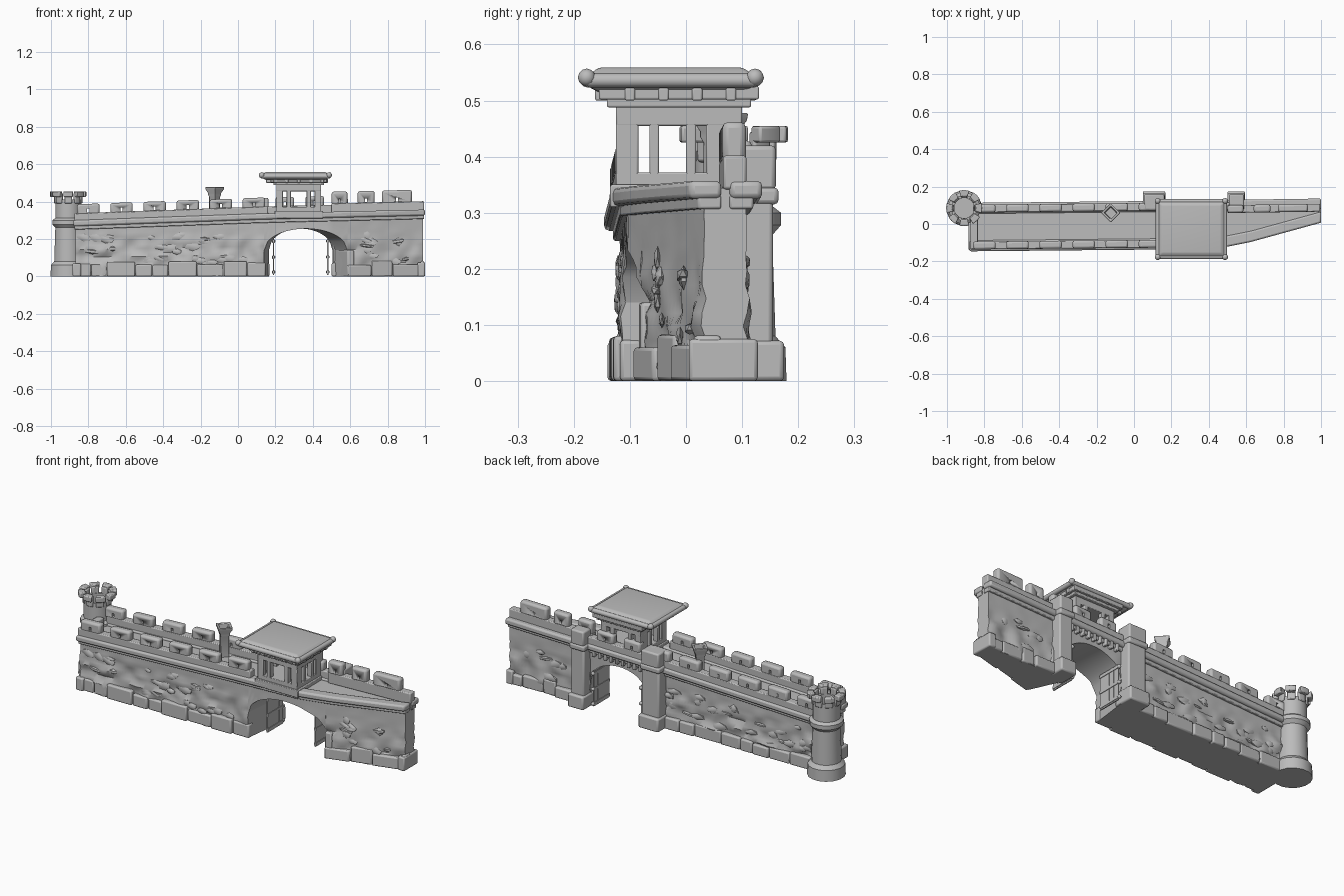
import bpy, bmesh, math, random
from mathutils import Vector, Matrix, noise

random.seed(4)
old = bpy.data.objects.get("Cube")
if old:
    bpy.data.objects.remove(old, do_unlink=True)

stone = bpy.data.materials.new("grey stone")
stone.use_nodes = True
GREY = (0.5, 0.5, 0.5, 1)
stone.diffuse_color = GREY
stone.node_tree.nodes["Principled BSDF"].inputs["Base Color"].default_value = GREY


def finish(name, bm, bevel=0.0, segments=2):
    bmesh.ops.recalc_face_normals(bm, faces=bm.faces)
    mesh = bpy.data.meshes.new(name)
    bm.to_mesh(mesh)
    bm.free()
    mesh.materials.append(stone)
    ob = bpy.data.objects.new(name, mesh)
    bpy.context.collection.objects.link(ob)
    bpy.ops.object.select_all(action='DESELECT')
    ob.select_set(True)
    bpy.context.view_layer.objects.active = ob
    bpy.ops.object.shade_smooth_by_angle(angle=math.radians(38))
    if bevel:
        mod = ob.modifiers.new("Soft edges", 'BEVEL')
        mod.width, mod.segments = bevel, segments
    return ob


def loft(bm, sections):
    rings = [[bm.verts.new(p) for p in s] for s in sections]
    for a, b in zip(rings, rings[1:]):
        for i in range(len(a)):
            j = (i + 1) % len(a)
            bm.faces.new((a[i], a[j], b[j], b[i]))
    bm.faces.new(rings[0])
    bm.faces.new(rings[-1][::-1])


def box(bm, x0, x1, y0, y1, z0, z1):
    loft(bm, [[(x, y0, z0), (x, y1, z0), (x, y1, z1), (x, y0, z1)] for x in (x0, x1)])


def ramp(x, knots):
    for (xa, a), (xb, b) in zip(knots, knots[1:]):
        if x <= xb:
            return a + (b - a) * (x - xa) / (xb - xa)
    return knots[-1][1]


# Wall lines: front face, back face and walkway height along the length
def front(x): return ramp(x, [(-0.87, -0.118), (0.49, -0.105), (1, 0.035)])
def back(x): return ramp(x, [(-0.87, 0.085), (0.1, 0.095), (1, 0.108)])
def level(x): return ramp(x, [(-0.87, 0.295), (0.15, 0.332), (1, 0.352)])


def strip(bm, x0, x1, ya, yb, za, zb, step=0.2):
    """Bar that follows the wall; ya, yb, za, zb are functions of x."""
    n = max(1, math.ceil((x1 - x0) / step))
    xs = [x0 + (x1 - x0) * i / n for i in range(n + 1)]
    loft(bm, [[(x, ya(x), za(x)), (x, yb(x), za(x)), (x, yb(x), zb(x)), (x, ya(x), zb(x))] for x in xs])


def rough(x, z, side):
    fade = max(0.12, min(1, (0.24 - z) / 0.08))
    return 0.02 * fade * noise.noise(Vector((x * 13, z * 24, side * 5)))


def body(name, start, end, bottom, columns, rows=14):
    """Rough wall; start and end give x at the front and back, bottom(u) its underside."""
    bm, sections = bmesh.new(), []
    for i in range(columns + 1):
        u = i / columns
        xf, xb = (start[k] + (end[k] - start[k]) * u for k in (0, 1))
        lo, hi = bottom(u), level((xf + xb) / 2) - 0.008
        zs = [lo + (hi - lo) * r / rows for r in range(rows + 1)]
        sections.append([(xf, front(xf) + rough(xf, z, 1), z) for z in zs] +
                        [(xb, back(xb) + rough(xb, z, 2), z) for z in reversed(zs)])
    loft(bm, sections)
    return finish(name, bm)


def arch(u):
    return 0.14 + 0.115 * math.sqrt(max(0, 1 - (2 * u - 1) ** 2))


# Main wall, arched bridge and tapering end wall
JAMB_L, JAMB_R = (0.14, 0.165), (0.585, 0.505)
body("main_wall", (-0.87, -0.87), JAMB_L, lambda u: 0, 70)
body("gate_arch", JAMB_L, JAMB_R, arch, 24, 4)
body("end_wall", JAMB_R, (0.99, 0.99), lambda u: 0, 30)

# Moulded course under the parapets
for name, line, out in (("front_course", front, -1), ("back_course", back, 1)):
    bm = bmesh.new()
    strip(bm, -0.88, 1, lambda x: line(x) + out * 0.028, lambda x: line(x) - out * 0.03,
          lambda x: level(x) - 0.027, lambda x: level(x) + 0.005)
    finish(name, bm, 0.009)
    bm = bmesh.new()
    strip(bm, -0.875, 0.995, lambda x: line(x) + out * 0.012, lambda x: line(x) - out * 0.03,
          lambda x: level(x) - 0.045, lambda x: level(x) - 0.02)
    finish(name + "_lower", bm, 0.004)


# Parapets with pierced merlons
def battlement(name, line, out, x0, x1, spans, low=0.042, high=0.09):
    bm = bmesh.new()
    outer, inner = (lambda x: line(x) + out * 0.018), (lambda x: line(x) - out * 0.024)
    strip(bm, x0, x1, outer, inner, lambda x: level(x) - 0.01, lambda x: level(x) + low)
    finish(name + "_parapet", bm, 0.005)
    bm, holes = bmesh.new(), bmesh.new()
    for a, b in spans:
        strip(bm, a, b, outer, inner, lambda x: level(x) + low - 0.01, lambda x: level(x) + high)
        c = (a + b) / 2
        y, z = line(c), level(c) + low + 0.012
        box(holes, c - 0.006, c + 0.006, y - 0.06, y + 0.06, z - 0.01, z + 0.01)
    ob = finish(name + "_merlons", bm, 0.011)
    cutter = finish(name + "_slit_cutter", holes)
    cutter.hide_render = True
    cutter.hide_viewport = True
    mod = ob.modifiers.new("Slits", 'BOOLEAN')
    mod.operation, mod.object = 'DIFFERENCE', cutter


row = [(-0.86 + 0.177 * i, -0.74 + 0.177 * i) for i in range(6)]
battlement("front", front, -1, -0.875, 0.16, row)
battlement("back", back, 1, -0.84, 0.52, row + [(0.2, 0.3), (0.36, 0.46)])
battlement("end", lambda x: back(x) - 0.018, 1, 0.5, 0.995,
           [(0.5, 0.585), (0.64, 0.73), (0.77, 0.93)], 0.05, 0.112)
bm = bmesh.new()
box(bm, -0.875, -0.835, -0.135, 0.04, 0.28, 0.338)
finish("side_parapet", bm, 0.005)

# Uneven plinth blocks and protruding stones
bm = bmesh.new()
for line, out, runs in ((front, -1, ((-0.875, 0.15), (0.585, 1))), (back, 1, ((-0.84, 0.06), (0.59, 1)))):
    for x, stop in runs:
        while x < stop - 0.02:
            nx = min(stop, x + random.uniform(0.07, 0.16))
            d, h = random.uniform(0.008, 0.024), random.uniform(0.055, 0.085)
            strip(bm, x, nx - 0.003, lambda t: line(t) + out * d, lambda t: line(t) - out * 0.03,
                  lambda t: 0, lambda t: h)
            x = nx
box(bm, 0.96, 1, 0.005, 0.128, 0, 0.075)
box(bm, -0.885, -0.84, -0.14, 0.06, 0, 0.07)
finish("plinth_blocks", bm, 0.007)

bm = bmesh.new()
for i in range(110):
    x, z = random.uniform(-0.84, 0.97), random.uniform(0.07, 0.22)
    if 0.05 < x < 0.66:
        continue
    y = random.choice((front, back))(x)
    size = (random.uniform(0.02, 0.05), random.uniform(0.006, 0.013), random.uniform(0.01, 0.024))
    m = Matrix.Translation((x, y, z)) @ Matrix.Rotation(random.uniform(-0.3, 0.3), 4, 'Y') @ Matrix.Diagonal((*size, 1))
    bmesh.ops.create_icosphere(bm, subdivisions=1, radius=1, matrix=m)
finish("face_stones", bm)

# Buttress piers behind the gate, with plinth, cap and corbels
for name, x0, x1 in (("right_pier", 0.055, 0.162), ("left_pier", 0.508, 0.588)):
    bm = bmesh.new()
    box(bm, x0, x1, 0.07, 0.155, 0, 0.34)
    box(bm, x0 - 0.008, x1 + 0.006, 0.06, 0.175, 0, 0.072)
    box(bm, x0 - 0.007, x1 + 0.004, 0.07, 0.165, 0.315, 0.345)
    box(bm, x0, x1, 0.075, 0.16, 0.34, 0.42)
    finish(name, bm, 0.008)
bm = bmesh.new()
for i in range(9):
    x = 0.19 + i * 0.035
    box(bm, x, x + 0.016, 0.08, 0.12, level(x) - 0.06, level(x) - 0.02)
finish("gate_corbels", bm, 0.004)
bm = bmesh.new()
loft(bm, [[(0.585, -0.085, z), (0.505, 0.11, z), (0.6, 0.11, z), (0.62, -0.08, z)] for z in (0, 0.14)])
finish("gate_foot", bm, 0.006)

# Open gate leaves: boards, rails and hinge knobs
for name, x in (("right_gate_leaf", 0.19), ("left_gate_leaf", 0.48)):
    bm = bmesh.new()
    for i in range(4):
        y = -0.02 + i * 0.034
        box(bm, x - 0.003, x + 0.003, y, y + 0.032, 0.008, 0.2)
    for z in (0.015, 0.095, 0.18):
        box(bm, x - 0.006, x + 0.006, -0.022, 0.118, z, z + 0.015)
        bmesh.ops.create_icosphere(bm, subdivisions=2, radius=0.01,
                                   matrix=Matrix.Translation((x, 0.118, z + 0.008)))
    finish(name, bm)


# Corner tower
def lathe(bm, profile, sides, cx, cy):
    loft(bm, [[(cx + r * math.cos(math.tau * (i + 0.5) / sides), cy + r * math.sin(math.tau * (i + 0.5) / sides), z)
               for i in range(sides)] for r, z in profile])


TX, TY = -0.908, 0.085
bm = bmesh.new()
lathe(bm, [(0.096, 0), (0.094, 0.06), (0.076, 0.08), (0.07, 0.26), (0.086, 0.278), (0.086, 0.3),
           (0.07, 0.312), (0.07, 0.41), (0.054, 0.41), (0.054, 0.33)], 16, TX, TY)
finish("corner_tower", bm)
bm = bmesh.new()
for i in range(8):
    angles = [math.tau * (i + k) / 8 for k in (-0.36, 0, 0.36)]
    for r0, r1, z0, z1 in ((0.055, 0.076, 0.39, 0.445), (0.062, 0.097, 0.425, 0.455)):
        loft(bm, [[(TX + r * math.cos(a), TY + r * math.sin(a), z)
                   for r, z in ((r0, z0), (r1, z0), (r1, z1), (r0, z1))] for a in angles])
finish("tower_crown", bm, 0.005)

# Square signal brazier set diagonally on the walkway
bm = bmesh.new()
lathe(bm, [(0.03, 0.3), (0.03, 0.425), (0.036, 0.435), (0.036, 0.445), (0.05, 0.465), (0.052, 0.478),
           (0.036, 0.478), (0.03, 0.45)], 4, 0, 0)
bmesh.ops.rotate(bm, verts=bm.verts, matrix=Matrix.Rotation(math.pi / 4, 3, 'Z'))
bmesh.ops.translate(bm, verts=bm.verts, vec=(-0.125, 0.06, 0))
finish("brazier", bm, 0.003)

# Gatehouse room: sill, piers between openings, lintel and cornice
X0, X1, Y0, Y1 = 0.205, 0.445, -0.125, 0.1
bm = bmesh.new()
box(bm, X0 - 0.01, X1 + 0.01, Y0 - 0.01, Y1, 0.31, 0.35)
for lo, hi, g in ((0.34, 0.372, 0), (0.455, 0.495, 0), (0.488, 0.505, 0.016), (0.502, 0.525, 0.03)):
    box(bm, X0 - g, X1 + g, Y0 - g, Y1 + g, lo, hi)
for x0, x1 in ((0, 0.035), (0.055, 0.078)):
    for a, b in ((X0 + x0, X0 + x1), (X1 - x1, X1 - x0)):
        for y in (Y0, Y1 - 0.028):
            box(bm, a, b, y, y + 0.028, 0.36, 0.46)
for a, b in ((0, 0.04), (0.06, 0.077), (0.125, 0.143), (0.161, 0.225)):
    for x in (X0, X1 - 0.028):
        box(bm, x, x + 0.028, Y0 + a, Y0 + b, 0.36, 0.46)
finish("gatehouse", bm, 0.003)

# Bracket ends under the eaves
bm = bmesh.new()
for x in (0.2, 0.26, 0.325, 0.39, 0.45):
    box(bm, x - 0.009, x + 0.009, -0.162, 0.125, 0.5, 0.523)
for y in (-0.1, -0.04, 0.02, 0.08):
    box(bm, 0.15, 0.5 - 0.02, y - 0.009, y + 0.009, 0.5, 0.523)
finish("eave_brackets", bm, 0.003)

# Low roof with rolled eaves and upturned corners
RX, RY, HX, HY = 0.307, -0.027, 0.178, 0.148
bm = bmesh.new()
loft(bm, [[(RX + sx * (HX + g), RY + sy * (HY + g), z) for sx, sy in ((-1, -1), (1, -1), (1, 1), (-1, 1))]
          for g, z in ((-0.02, 0.515), (0, 0.525), (0, 0.545), (-0.02, 0.559))])
finish("roof", bm, 0.006)
bm = bmesh.new()
for s in (-1, 1):
    for half, turn, at in ((HX, (math.pi / 2, 'Y'), (RX, RY + s * HY, 0.536)),
                           (HY, (math.pi / 2, 'X'), (RX + s * HX, RY, 0.536))):
        m = Matrix.Translation(at) @ Matrix.Rotation(turn[0], 4, turn[1])
        bmesh.ops.create_cone(bm, cap_ends=True, segments=12, radius1=0.013, radius2=0.013, depth=2 * half, matrix=m)
    for t in (-1, 1):
        m = Matrix.Translation((RX + s * (HX + 0.002), RY + t * (HY + 0.002), 0.541))
        bmesh.ops.create_icosphere(bm, subdivisions=2, radius=0.016, matrix=m)
finish("rolled_eaves", bm)
